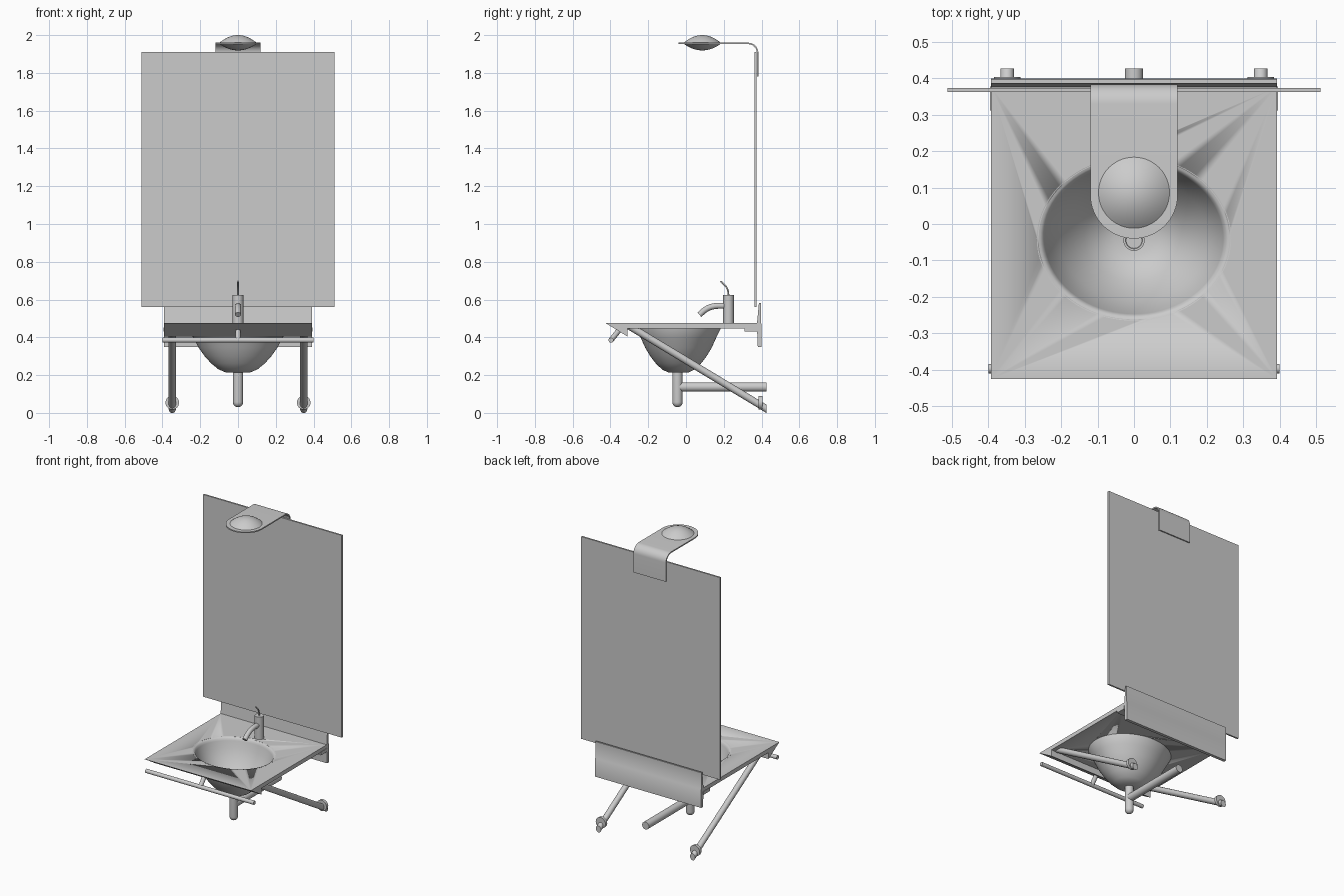
import bpy, bmesh, math
from mathutils import Vector

if "Cube" in bpy.data.objects:
    bpy.data.objects.remove(bpy.data.objects["Cube"])

mat = bpy.data.materials.new("light_grey")
mat.diffuse_color = (0.6, 0.6, 0.6, 1)
mat.use_nodes = True
mat.node_tree.nodes["Principled BSDF"].inputs["Base Color"].default_value = mat.diffuse_color


def finish(name, bm, angle=35):
    bmesh.ops.remove_doubles(bm, verts=bm.verts, dist=1e-5)
    bmesh.ops.recalc_face_normals(bm, faces=bm.faces)
    me = bpy.data.meshes.new(name)
    bm.to_mesh(me)
    bm.free()
    ob = bpy.data.objects.new(name, me)
    bpy.context.collection.objects.link(ob)
    me.materials.append(mat)
    shade(ob, angle)
    return ob


def shade(ob, angle=35):
    bpy.ops.object.select_all(action='DESELECT')
    ob.select_set(True)
    bpy.context.view_layer.objects.active = ob
    bpy.ops.object.shade_smooth_by_angle(angle=math.radians(angle))


def extrude_x(name, profile, half):
    """Solid from a closed (y, z) profile, from -half to half in x."""
    bm = bmesh.new()
    f = bm.faces.new([bm.verts.new((-half, y, z)) for y, z in profile])
    r = bmesh.ops.extrude_face_region(bm, geom=[f])
    vs = [g for g in r["geom"] if isinstance(g, bmesh.types.BMVert)]
    bmesh.ops.translate(bm, verts=vs, vec=(2 * half, 0, 0))
    return finish(name, bm)


def box(name, half, y0, y1, z0, z1):
    return extrude_x(name, [(y0, z0), (y1, z0), (y1, z1), (y0, z1)], half)


def lathe(name, profile, rx, ry, cy, n=64, angle=35):
    """Elliptic turning of (scale, z) points around x = 0, y = cy."""
    bm = bmesh.new()
    rings = []
    for s, z in profile:
        rings.append([bm.verts.new((s * rx * math.cos(2 * math.pi * i / n),
                                    cy + s * ry * math.sin(2 * math.pi * i / n), z))
                      for i in range(n)])
    for a, b in zip(rings, rings[1:]):
        for i in range(n):
            j = (i + 1) % n
            bm.faces.new((a[i], a[j], b[j], b[i]))
    bmesh.ops.dissolve_degenerate(bm, dist=1e-6, edges=bm.edges)
    return finish(name, bm, angle)


def rod(name, a, b, r, cuts=(), n=32):
    """Cylinder from a to b, trimmed by (point, outward normal) planes."""
    a, b = Vector(a), Vector(b)
    d = b - a
    bm = bmesh.new()
    bmesh.ops.create_cone(bm, cap_ends=True, segments=n, radius1=r, radius2=r, depth=d.length)
    bmesh.ops.transform(bm, verts=bm.verts, matrix=d.to_track_quat('Z', 'Y').to_matrix().to_4x4())
    bmesh.ops.translate(bm, verts=bm.verts, vec=(a + b) / 2)
    for co, no in cuts:
        g = bm.verts[:] + bm.edges[:] + bm.faces[:]
        bmesh.ops.bisect_plane(bm, geom=g, plane_co=co, plane_no=no, clear_outer=True)
        bmesh.ops.holes_fill(bm, edges=[e for e in bm.edges if e.is_boundary])
    return finish(name, bm)


def tube(name, points, r, cyclic=False):
    """Round bar along smooth (y, z) points at x = 0."""
    cu = bpy.data.curves.new(name, 'CURVE')
    cu.dimensions = '3D'
    cu.bevel_depth, cu.bevel_resolution, cu.use_fill_caps = r, 5, True
    sp = cu.splines.new('BEZIER')
    sp.bezier_points.add(len(points) - 1)
    for p, (y, z) in zip(sp.bezier_points, points):
        p.co = (0, y, z)
        p.handle_left_type = p.handle_right_type = 'AUTO'
    ob = bpy.data.objects.new(name, cu)
    bpy.context.collection.objects.link(ob)
    cu.materials.append(mat)
    bpy.ops.object.select_all(action='DESELECT')
    ob.select_set(True)
    bpy.context.view_layer.objects.active = ob
    bpy.ops.object.convert(target='MESH')
    shade(bpy.context.object)


# Counter slab with wedge-shaped front lip and an upstand at the back
counter = extrude_x("counter", [
    (-0.425, 0.475), (-0.311, 0.405), (-0.311, 0.448), (0.376, 0.448),
    (0.38, 0.35), (0.40, 0.35), (0.40, 0.47), (0.397, 0.475), (0.397, 0.583),
    (0.386, 0.583), (0.376, 0.475)], 0.392)
hole = lathe("basin_hole_cutter", [(0, 0.3), (1, 0.3), (1, 0.6), (0, 0.6)], 0.262, 0.222, -0.04)
hole.hide_render = True
mod = counter.modifiers.new("hole", 'BOOLEAN')
mod.object, mod.operation, mod.solver = hole, 'DIFFERENCE', 'EXACT'
bpy.context.view_layer.objects.active = counter
bpy.ops.object.modifier_apply(modifier="hole")
bpy.data.objects.remove(hole)
box("rear_cleat", 0.395, 0.311, 0.378, 0.43, 0.452)

# Basin: rolled rim, inner bowl, then outer bowl back up to the slab
lathe("basin", [
    (1.09, 0.4755), (1.05, 0.4735), (1.02, 0.468), (1.0, 0.455), (0.94, 0.41),
    (0.83, 0.36), (0.7, 0.315), (0.56, 0.277), (0.4, 0.245), (0.22, 0.228),
    (0, 0.227), (0, 0.213), (0.25, 0.213), (0.42, 0.23), (0.58, 0.262),
    (0.72, 0.30), (0.85, 0.345), (0.96, 0.395), (1.09, 0.45), (1.09, 0.4755)],
    0.245, 0.207, -0.04, 80, 45)
lathe("drain_ring", [(1, 0.222), (1, 0.232), (0.8, 0.232), (0.75, 0.228), (0, 0.228)],
      0.029, 0.029, -0.045, 32)

# Waste trap with rounded bottom and pipe to the wall
trap = [(math.sin(a), 0.058 - 0.028 * math.cos(a))
        for a in (math.pi / 2 * i / 8 for i in range(9))]
lathe("waste_trap", trap + [(1, 0.216), (0, 0.216)], 0.027, 0.027, -0.045, 32)
rod("waste_pipe", (0, -0.04, 0.137), (0, 0.427, 0.137), 0.025)

# Diagonal struts with wall flanges
for side, x in (("left", -0.348), ("right", 0.348)):
    rod(side + "_strut", (x, -0.326, 0.475), (x, 0.505, -0.026), 0.019,
        [((0, 0, 0.449), (0, 0, 1)), ((0, 0.427, 0), (0, 1, 0))])
    rod(side + "_strut_flange", (x, 0.385, 0.054), (x, 0.404, 0.054), 0.036)

# Towel rail under the front lip
rod("towel_rail", (-0.4, -0.397, 0.385), (0.4, -0.397, 0.385), 0.013)
rod("towel_rail_bracket", (0, -0.397, 0.385), (0, -0.355, 0.437), 0.014)

# Tap
rod("tap_body", (0, 0.225, 0.47), (0, 0.225, 0.625), 0.028)
tube("tap_spout", [(0.225, 0.567), (0.14, 0.563), (0.105, 0.548), (0.071, 0.52)], 0.016)
tube("tap_lever", [(0.227, 0.615), (0.217, 0.66), (0.184, 0.697)], 0.0045)

# Mirror
box("mirror", 0.512, 0.363, 0.374, 0.56, 1.91)

# Lamp arm: strip with a round front end, bent down behind the mirror
rows = []
for i in range(17):
    a = math.pi / 2 * i / 16
    rows.append((0.08 - 0.12 * math.cos(a), 1.956, 0.12 * math.sin(a)))
for i in range(11):
    a = math.pi / 2 * i / 10
    rows.append((0.329 + 0.05 * math.sin(a), 1.906 + 0.05 * math.cos(a), 0.12))
rows.append((0.379, 1.78, 0.12))
bm = bmesh.new()
pairs = [(bm.verts.new((-w, y, z)), bm.verts.new((w, y, z))) for y, z, w in rows]
for (a, b), (c, d) in zip(pairs, pairs[1:]):
    bm.faces.new((a, b, d, c))
arm = finish("lamp_arm", bm)
mod = arm.modifiers.new("thickness", 'SOLIDIFY')
mod.thickness, mod.offset = 0.008, 0
bpy.context.view_layer.objects.active = arm
bpy.ops.object.modifier_apply(modifier="thickness")
shade(arm)

# Lamp lens, domed above and below the arm
top = [(i / 10, 1.958 + 0.042 * (1 - (i / 10) ** 2)) for i in range(11)]
low = [(i / 10, 1.955 - 0.036 * (1 - (i / 10) ** 2)) for i in range(10, -1, -1)]
lathe("lamp_lens", top + low, 0.1, 0.1, 0.086, 48, 50)
